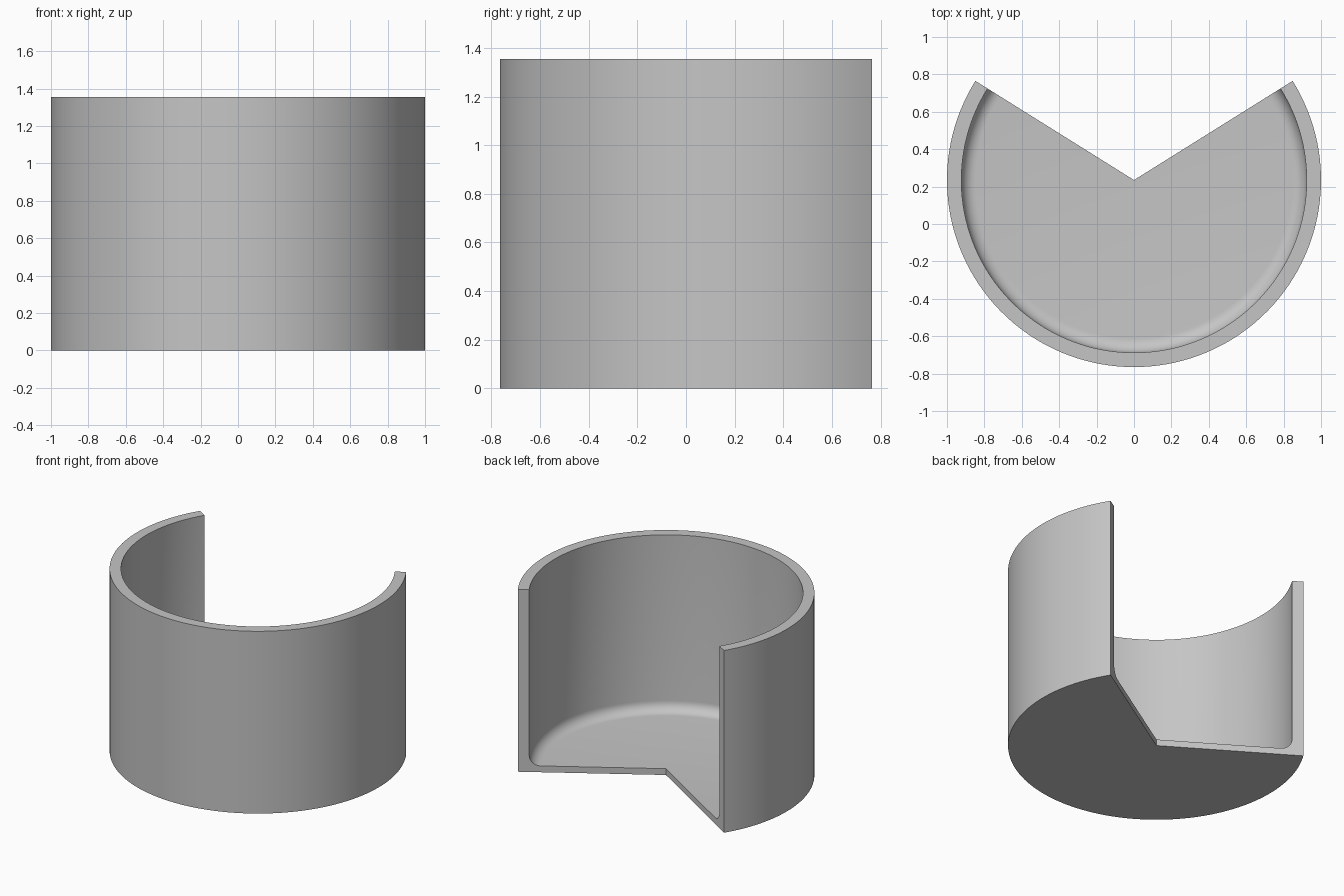
import bpy
import bmesh
from math import sin, cos, pi, radians
from mathutils import Matrix, Vector

cube = bpy.data.objects.get("Cube")
if cube:
    bpy.data.objects.remove(cube, do_unlink=True)

OUTER, INNER, HEIGHT = 1.0, 0.923, 1.355
FLOOR, FILLET = 0.047, 0.077
OPENING = 32                       # cut faces rise this far above the x axis
AXIS = Vector((0, 0.235, 0))

# Plain grey material
grey = bpy.data.materials.new("light grey")
grey.use_nodes = True
colour = (0.56, 0.56, 0.56, 1)
grey.diffuse_color = colour
grey.node_tree.nodes["Principled BSDF"].inputs["Base Color"].default_value = colour

# Cross-section: floor, rounded inner corner, wall
profile = [(0, 0), (OUTER, 0), (OUTER, HEIGHT), (INNER, HEIGHT)]
for i in range(9):
    a = i / 8 * pi / 2
    profile.append((INNER - FILLET + FILLET * cos(a), FLOOR + FILLET - FILLET * sin(a)))
profile.append((0, FLOOR))

# Revolve the section around the axis, leaving the rear wedge open
bm = bmesh.new()
verts = [bm.verts.new((r, 0, z)) for r, z in profile]
section = bm.faces.new(verts)
bmesh.ops.rotate(bm, verts=verts, cent=(0, 0, 0),
                 matrix=Matrix.Rotation(radians(180 - OPENING), 3, "Z"))
end_cap = bm.faces.new([bm.verts.new(v.co) for v in verts])
bmesh.ops.rotate(bm, verts=end_cap.verts[:], cent=(0, 0, 0),
                 matrix=Matrix.Rotation(radians(180 + 2 * OPENING), 3, "Z"))
bmesh.ops.spin(bm, geom=section.edges[:] + verts, cent=(0, 0, 0), axis=(0, 0, 1),
               angle=radians(180 + 2 * OPENING), steps=96)
bmesh.ops.remove_doubles(bm, verts=bm.verts[:], dist=0.0005)
bmesh.ops.recalc_face_normals(bm, faces=bm.faces[:])
bmesh.ops.translate(bm, verts=bm.verts[:], vec=AXIS)

mesh = bpy.data.meshes.new("cutaway_cup")
bm.to_mesh(mesh)
bm.free()
mesh.materials.append(grey)
cup = bpy.data.objects.new("cutaway_cup", mesh)
bpy.context.collection.objects.link(cup)

# Smooth curves, sharp rims and cut edges
bpy.ops.object.select_all(action="DESELECT")
cup.select_set(True)
bpy.context.view_layer.objects.active = cup
bpy.ops.object.shade_smooth_by_angle(angle=radians(30))
